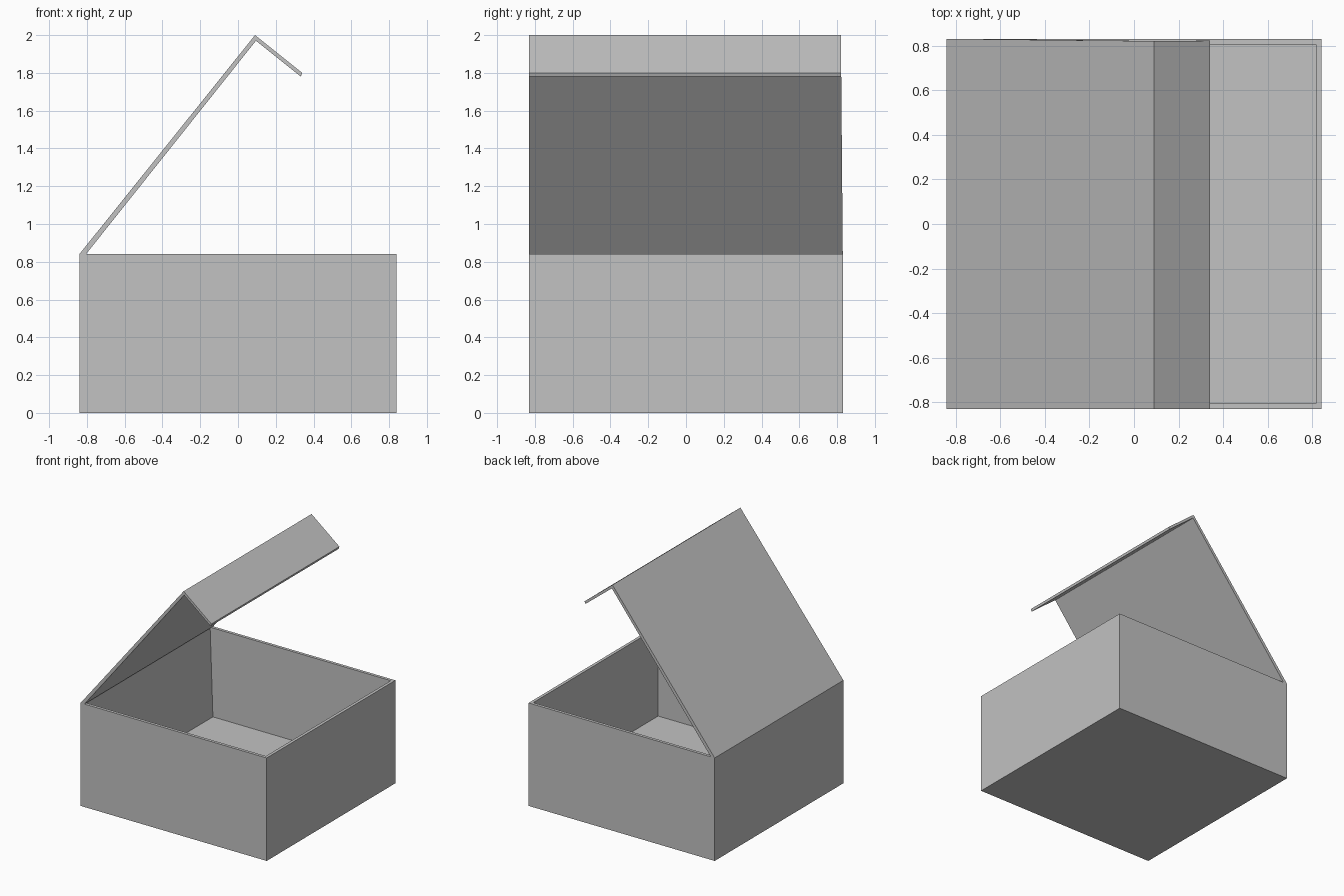
import bpy
import bmesh

cube = bpy.data.objects.get("Cube")
if cube:
    bpy.data.objects.remove(cube, do_unlink=True)

GREY = (0.54, 0.54, 0.54, 1.0)
card = bpy.data.materials.new("plain_grey")
card.use_nodes = True
card.diffuse_color = GREY
card.node_tree.nodes["Principled BSDF"].inputs["Base Color"].default_value = GREY

HALF_X, HALF_Y, HEIGHT = 0.84, 0.83, 0.84
WALL, FLOOR = 0.035, 0.115


def finish(bm, name):
    bmesh.ops.recalc_face_normals(bm, faces=bm.faces)
    mesh = bpy.data.meshes.new(name)
    bm.to_mesh(mesh)
    bm.free()
    mesh.materials.append(card)
    obj = bpy.data.objects.new(name, mesh)
    bpy.context.collection.objects.link(obj)
    return obj


# Box: a block whose top is inset for the rim and pushed down to the floor
bm = bmesh.new()
bmesh.ops.create_cube(bm, size=1)
bmesh.ops.scale(bm, vec=(2 * HALF_X, 2 * HALF_Y, HEIGHT), verts=bm.verts)
bmesh.ops.translate(bm, vec=(0, 0, HEIGHT / 2), verts=bm.verts)
bm.normal_update()
top = max(bm.faces, key=lambda f: f.calc_center_median().z)
bmesh.ops.inset_region(bm, faces=[top], thickness=WALL)
well = bmesh.ops.extrude_discrete_faces(bm, faces=[top])["faces"][0]
for v in well.verts:
    v.co.z = FLOOR
    if v.co.x < 0:
        v.co.x += 0.025  # hinge wall thickens slightly toward the floor
finish(bm, "box")

# Lid: a folded panel profile, hinged on the side wall and swung open
profile = [(-0.84, 0.84), (0.09, 2.0), (0.34, 1.80),
           (0.333, 1.78), (0.095, 1.97), (-0.805, 0.84)]


def back_edge(z):
    """The lid narrows a touch toward its fold."""
    return HALF_Y - 0.01 * (z - HEIGHT) / (2 - HEIGHT)


bm = bmesh.new()
front = [bm.verts.new((x, -HALF_Y, z)) for x, z in profile]
back = [bm.verts.new((x, back_edge(z), z)) for x, z in profile]
n = len(profile)
for i in range(n):
    j = (i + 1) % n
    bm.faces.new((front[i], front[j], back[j], back[i]))
# End caps, split at the fold
for ring in (front, back):
    bm.faces.new((ring[0], ring[1], ring[4], ring[5]))
    bm.faces.new((ring[1], ring[2], ring[3], ring[4]))
finish(bm, "lid")
